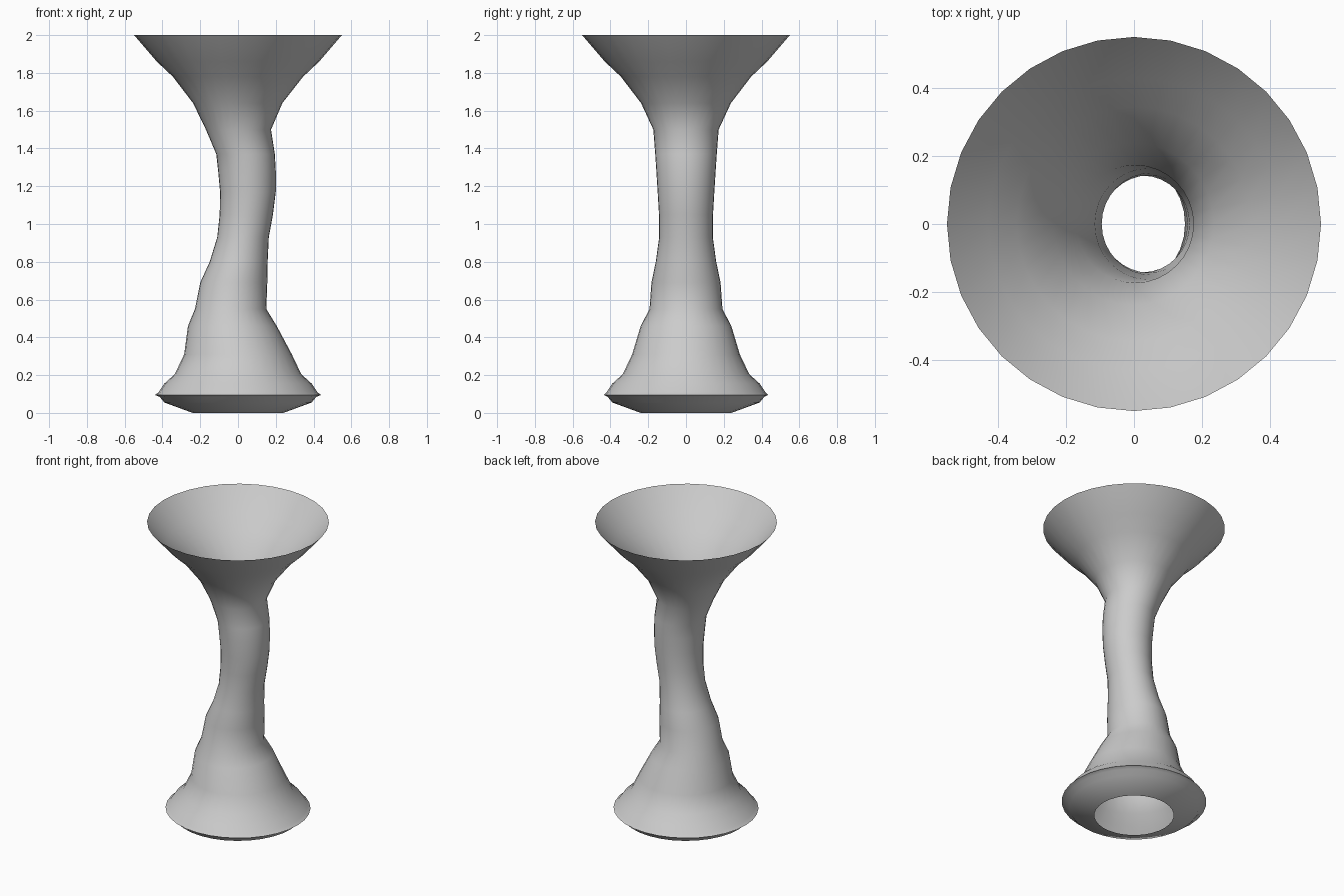
import bpy, bmesh, math

SIDES = 32
# Rings of the tube, bottom to top: z, left x, right x, half depth in y
RINGS = [
    (0.00, -.24, .24, .24), (0.055, -.39, .39, .39), (0.085, -.415, .415, .415),
    (0.095, -.44, .44, .435), (0.11, -.42, .42, .42), (0.155, -.39, .39, .39),
    (0.205, -.335, .335, .335), (0.31, -.285, .285, .285),
    (0.46, -.265, .205, .24), (0.55, -.228, .15, .193), (0.69, -.20, .155, .183),
    (0.80, -.15, .157, .16), (0.93, -.11, .163, .142), (1.05, -.097, .185, .143),
    (1.17, -.095, .20, .15), (1.28, -.105, .20, .157), (1.37, -.115, .195, .163),
    (1.50, -.17, .175, .173), (1.64, -.238, .235, .238), (1.78, -.345, .345, .345),
    (1.86, -.43, .43, .43), (2.00, -.55, .55, .55),
]

# Open-ended lofted shell: rimmed foot, wavy stem and flared mouth
bm = bmesh.new()
loops = []
for z, left, right, ry in RINGS:
    cx, rx = (left + right) / 2, (right - left) / 2
    loops.append([bm.verts.new((cx + rx * math.cos(2 * math.pi * i / SIDES),
                                ry * math.sin(2 * math.pi * i / SIDES), z))
                  for i in range(SIDES)])
for lower, upper in zip(loops, loops[1:]):
    for i in range(SIDES):
        j = (i + 1) % SIDES
        bm.faces.new((lower[i], lower[j], upper[j], upper[i]))
mesh = bpy.data.meshes.new("flared_vase")
bm.to_mesh(mesh)
bm.free()
vase = bpy.data.objects.new("flared_vase", mesh)
bpy.context.collection.objects.link(vase)

# Smooth the body, keep the rim edges crisp
bpy.context.view_layer.objects.active = vase
vase.select_set(True)
bpy.ops.object.shade_smooth_by_angle(angle=math.radians(50))
